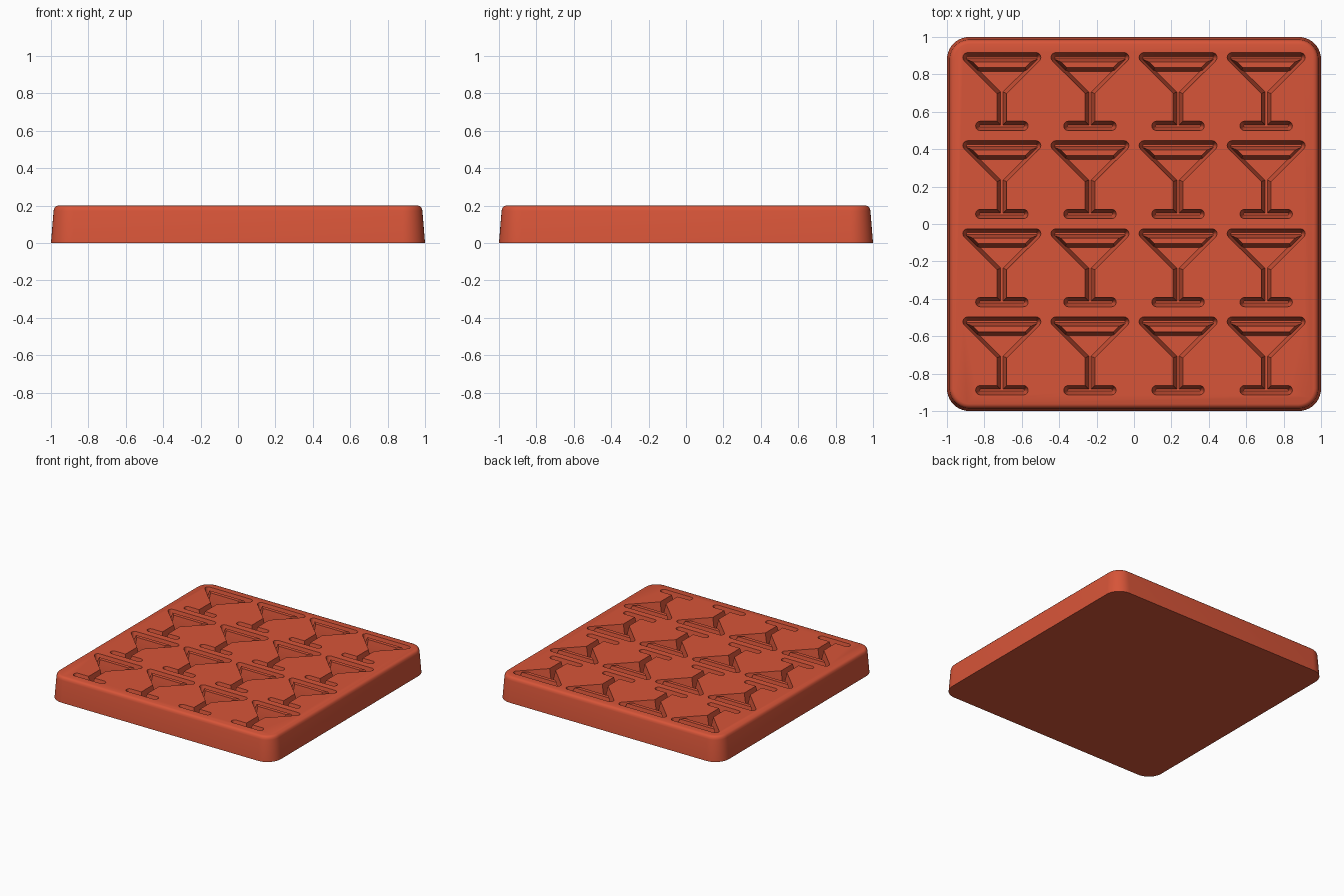
import bpy
import bmesh
import math
from mathutils import Vector

HEIGHT = 0.2
FLOOR = 0.1       # height of the recess floors
DRAFT = 0.02      # how far recess walls lean in
PITCH = 0.471     # spacing of the moulds

if "Cube" in bpy.data.objects:
    bpy.data.objects.remove(bpy.data.objects["Cube"], do_unlink=True)

red = bpy.data.materials.new("terracotta_red")
red.use_nodes = True
color = (0.68, 0.09, 0.04, 1)
red.diffuse_color = color
red.node_tree.nodes["Principled BSDF"].inputs["Base Color"].default_value = color


def rounded(corners, steps=6):
    """Counter-clockwise outline from (x, y, radius) corners."""
    outline = []
    for i, (x, y, r) in enumerate(corners):
        p = Vector((x, y))
        if r == 0:
            outline.append(p)
            continue
        u = (Vector(corners[i - 1][:2]) - p).normalized()
        v = (Vector(corners[(i + 1) % len(corners)][:2]) - p).normalized()
        half = math.acos(u.dot(v)) / 2
        center = p + (u + v).normalized() * r / math.sin(half)
        reach = r / math.tan(half)
        s, e = p + u * reach - center, p + v * reach - center
        start = math.atan2(s.y, s.x)
        turn = math.atan2(s.x * e.y - s.y * e.x, s.dot(e))
        for k in range(steps + 1):
            a = start + turn * k / steps
            outline.append(center + Vector((math.cos(a), math.sin(a))) * r)
    return outline


def inset(outline, d):
    """Move an outline inwards by d with mitred corners."""
    result = []
    for i, p in enumerate(outline):
        a = (p - outline[i - 1]).normalized()
        b = (outline[(i + 1) % len(outline)] - p).normalized()
        n1, n2 = Vector((-a.y, a.x)), Vector((-b.y, b.x))
        result.append(p + (n1 + n2) * d / (1 + n1.dot(n2)))
    return result


def loft(bm, outline, layers, at=(0, 0)):
    """Closed solid through (inset, z) layers, listed from the bottom up."""
    rings = []
    for d, z in layers:
        rings.append([bm.verts.new((p.x + at[0], p.y + at[1], z))
                      for p in inset(outline, d)])
    n = len(outline)
    for low, high in zip(rings, rings[1:]):
        for i in range(n):
            j = (i + 1) % n
            bm.faces.new((low[i], low[j], high[j], high[i]))
    bm.faces.new(rings[0][::-1])
    bm.faces.new(rings[-1])


def make_object(name, bm):
    bmesh.ops.recalc_face_normals(bm, faces=bm.faces)
    mesh = bpy.data.meshes.new(name)
    bm.to_mesh(mesh)
    bm.free()
    mesh.materials.append(red)
    obj = bpy.data.objects.new(name, mesh)
    bpy.context.collection.objects.link(obj)
    return obj


def mirrored(right):
    return right + [(-x, y, r) for x, y, r in reversed(right)]


# Tray block with leaning sides and a soft top edge
bm = bmesh.new()
square = rounded(mirrored([(1, -1, 0.12), (1, 1, 0.12)]), 10)
loft(bm, square, [(0, 0), (0.014, 0.172), (0.018, 0.187),
                  (0.026, 0.196), (0.038, HEIGHT)])
tray = make_object("tray", bm)

# Cocktail glass recesses and the raised strip inside each rim
glass = rounded(mirrored([(0.14, -0.417, 0.024), (0.14, -0.367, 0.024),
                          (0.026, -0.367, 0), (0.026, -0.219, 0),
                          (0.2455, 0, 0.026)]))
strip = rounded(mirrored([(0.125, -0.08, 0), (0.155, -0.05, 0)]))
cuts, strips = bmesh.new(), bmesh.new()
for row in range(4):
    for column in range(4):
        at = ((column - 1.5) * PITCH, (row - 1.5) * PITCH + 0.21)
        loft(cuts, glass, [(DRAFT, FLOOR), (0, HEIGHT), (0, HEIGHT + 0.05)], at)
        loft(strips, strip, [(-DRAFT, FLOOR - 0.01), (-DRAFT, FLOOR),
                             (0, HEIGHT)], at)
cutter = make_object("glass_cutter", cuts)
cutter.hide_render = True
rim_strips = make_object("rim_strips", strips)

# Carve the recesses into the tray
carve = tray.modifiers.new("carve", "BOOLEAN")
carve.operation = "DIFFERENCE"
carve.solver = "EXACT"
carve.object = cutter
bpy.ops.object.select_all(action="DESELECT")
bpy.context.view_layer.objects.active = tray
tray.select_set(True)
bpy.ops.object.modifier_apply(modifier=carve.name)
bpy.data.objects.remove(cutter, do_unlink=True)

# Smooth the rounded corners, keep edges crisp
rim_strips.select_set(True)
bpy.ops.object.shade_smooth_by_angle(angle=math.radians(32))
